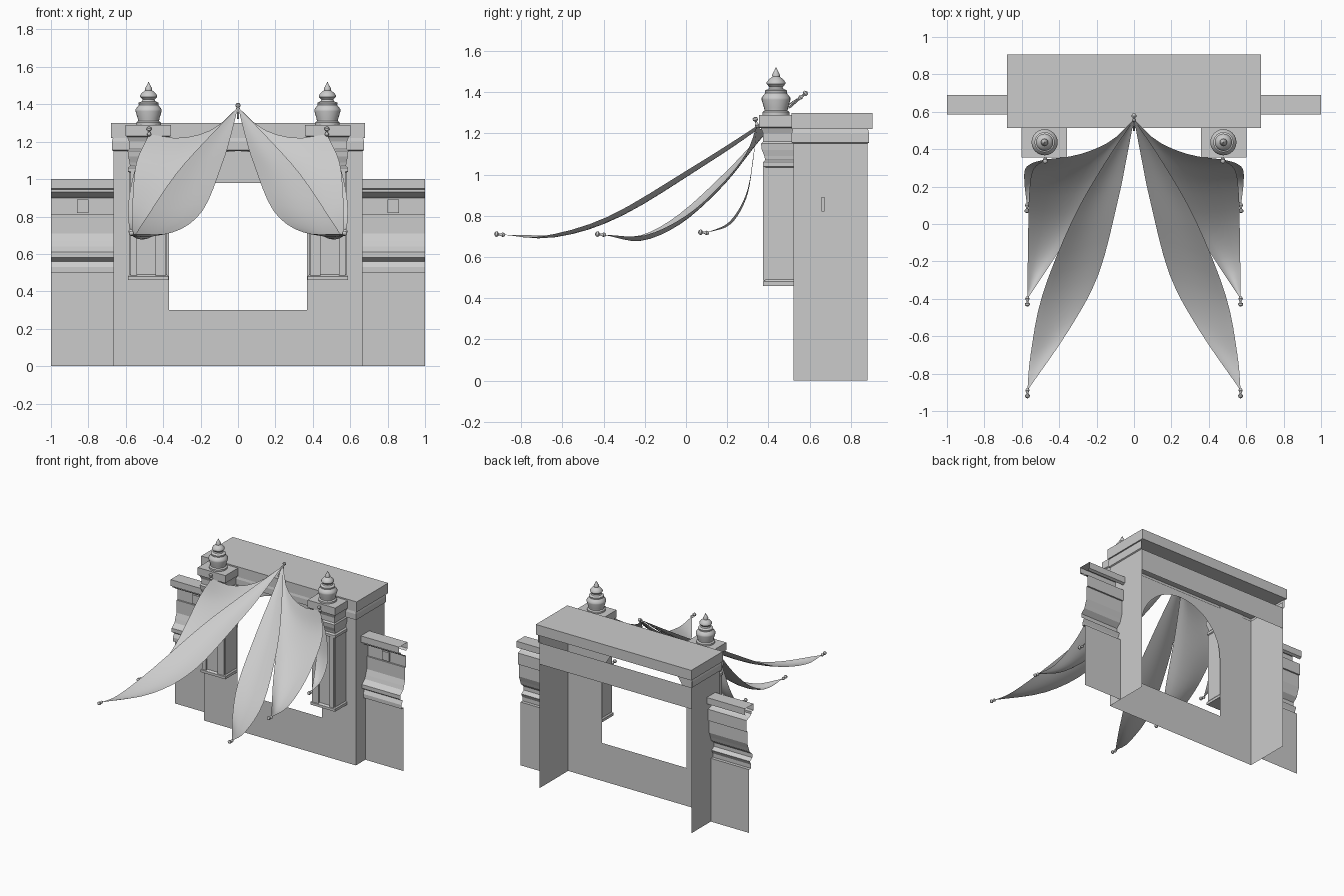
import bpy, bmesh, math
from mathutils import Vector

if "Cube" in bpy.data.objects:
    bpy.data.objects.remove(bpy.data.objects["Cube"])


def obj(name, verts, faces, smooth=False, recalc=True):
    me = bpy.data.meshes.new(name)
    me.from_pydata([tuple(v) for v in verts], [], faces)
    bm = bmesh.new()
    bm.from_mesh(me)
    bmesh.ops.remove_doubles(bm, verts=bm.verts, dist=1e-5)
    if recalc:
        bmesh.ops.recalc_face_normals(bm, faces=bm.faces)
    bm.to_mesh(me)
    bm.free()
    o = bpy.data.objects.new(name, me)
    bpy.context.collection.objects.link(o)
    if smooth:
        bpy.ops.object.select_all(action='DESELECT')
        o.select_set(True)
        bpy.context.view_layer.objects.active = o
        bpy.ops.object.shade_smooth_by_angle(angle=math.radians(40))
    return o


def loft(name, rows, closed=False, caps=False, smooth=False):
    """Skin a list of equally long point rows."""
    n = len(rows[0])
    verts = [p for r in rows for p in r]
    faces = []
    for i in range(len(rows) - 1):
        for j in range(n if closed else n - 1):
            k = (j + 1) % n
            faces.append((i * n + j, i * n + k, (i + 1) * n + k, (i + 1) * n + j))
    if caps:
        faces.append(tuple(range(n))[::-1])
        faces.append(tuple(range(len(verts) - n, len(verts))))
    return obj(name, verts, faces, smooth)


def rect(x0, x1, y0, y1, z):
    return [(x0, y0, z), (x1, y0, z), (x1, y1, z), (x0, y1, z)]


def box(name, x0, x1, y0, y1, z0, z1):
    return loft(name, [rect(x0, x1, y0, y1, z0), rect(x0, x1, y0, y1, z1)], True, True)


def lathe(name, prof, base, axis=(0, 0, 1), seg=24):
    q = Vector((0, 0, 1)).rotation_difference(Vector(axis).normalized())
    rows = []
    for r, h in prof:
        rows.append([Vector(base) + q @ Vector((r * math.cos(a), r * math.sin(a), h))
                     for a in (2 * math.pi * i / seg for i in range(seg))])
    return loft(name, rows, True, True, True)


def spline(pts, t):
    """Smooth curve through the points, t from 0 to 1."""
    p = [Vector(v) for v in pts]
    p = [2 * p[0] - p[1]] + p + [2 * p[-1] - p[-2]]
    u = t * (len(pts) - 1)
    i = min(int(u), len(pts) - 2)
    u -= i
    a, b, c, d = p[i:i + 4]
    return 0.5 * (2 * b + (c - a) * u + (2 * a - 5 * b + 4 * c - d) * u * u
                  + (3 * b - a - 3 * c + d) * u ** 3)


# Front wall: a sheet with an arched opening
W, FY, BY, TOP = 0.665, 0.522, 0.88, 1.2
R, SPRING, SILL = 0.37, 0.78, 0.30
v, f = [], []


def quad(*p):
    f.append(tuple(range(len(v), len(v) + 4)))
    v.extend((x, FY, z) for x, z in p)


quad((-R, 0), (R, 0), (R, SILL), (-R, SILL))
for s in (-1, 1):
    for z0, z1 in ((0, SILL), (SILL, SPRING), (SPRING, TOP)):
        quad((s * R, z0), (s * W, z0), (s * W, z1), (s * R, z1))
arc = [(-R * math.cos(math.pi * i / 24), SPRING + R * math.sin(math.pi * i / 24)) for i in range(25)]
for a, b in zip(arc, arc[1:]):
    quad(a, b, (b[0], TOP), (a[0], TOP))
obj("front_arch_wall", v, f)

# Rear lintel, open-backed cornice and top slab
obj("rear_lintel", [(-W, BY, .98), (W, BY, .98), (W, BY, 1.15), (-W, BY, 1.15)], [(0, 1, 2, 3)])
loft("cornice", [[(-W - o, BY + o, z), (-W - o, FY - o, z), (W + o, FY - o, z), (W + o, BY + o, z)]
                 for o, z in ((0, 1.15), (.009, 1.155), (.009, 1.2), (.004, 1.22))])
box("top_slab", -.68, .68, .512, .905, 1.22, 1.3)

# Side-wing moulding profile (y, z)
wing = [(.64, 0), (.64, .5), (.615, .5), (.615, .53), (.63, .56), (.60, .58), (.60, .61),
        (.635, .64), (.645, .67), (.66, .71), (.66, .81), (.672, .81), (.672, .9), (.64, .91),
        (.61, .93), (.61, .945), (.585, .95), (.585, 1.0), (.69, 1.0), (.69, .95), (.67, .94)]
# Pillar steps (half width, front y, z)
steps = [(.108, .373, .46), (.108, .373, .48), (.1, .387, .49), (.1, .387, 1.035),
         (.108, .375, 1.04), (.108, .375, 1.06), (.098, .385, 1.07), (.1, .38, 1.09),
         (.107, .368, 1.12), (.11, .364, 1.15), (.103, .374, 1.16), (.103, .374, 1.2),
         (.112, .364, 1.225), (.121, .355, 1.23), (.121, .355, 1.29)]
# Finial outline (radius, height)
urn = [(.066, 0), (.066, .015), (.056, .022), (.058, .035), (.07, .075), (.07, .085), (.06, .098),
       (.052, .108), (.054, .12), (.036, .128), (.032, .137), (.046, .152), (.046, .16),
       (.034, .175), (.018, .187), (.019, .197), (.008, .217), (.001, .232)]
knot = [(.006, -.012), (.012, 0), (.006, .01), (.005, .018), (.014, .026), (.012, .036), (.002, .042)]

# Sail edges on the right side: apex, pillar hook and three tips
A, P = (0, .56, 1.385), (.475, .345, 1.24)
T1, T2, T3 = (.57, -.89, .708), (.57, -.4, .708), (.572, .1, .717)
sails = {
    "long_sail": (
        [A, (.04, .35, 1.225), (.085, .13, 1.08), (.19, -.27, .83), (.35, -.57, .715), T1],
        [A, (.16, .32, 1.22), (.33, .02, 1.03), (.49, -.38, .795), (.553, -.7, .7), T1], [A, A]),
    "middle_sail": (
        [A, (.11, .38, 1.21), (.21, .2, 1.02), (.33, -.03, .81), (.45, -.22, .705), T2],
        [P, (.54, .29, 1.1), (.56, .17, .95), (.565, 0, .8), (.568, -.2, .705), T2],
        [A, (.13, .44, 1.27), (.3, .37, 1.22), P]),
    "short_sail": (
        [P, (.475, .325, 1.08), (.48, .295, .91), (.51, .22, .775), T3],
        [P, (.545, .325, 1.07), (.583, .29, .9), (.585, .21, .77), T3], [P, P]),
}

for s in (-1, 1):
    side = "right" if s > 0 else "left"
    # Side wall and wing
    obj(side + "_side_wall", [(s * W, FY, 0), (s * W, BY, 0), (s * W, BY, TOP), (s * W, FY, TOP)],
        [(0, 1, 2, 3)])
    loft(side + "_wing", [[(s * x, y, z) for y, z in wing] for x in (W, 1.0)])
    box(side + "_wing_block", s * .80, s * .86, .657, .672, .82, .89)

    # Pillar, panel frame and finial
    loft(side + "_pillar", [rect(s * .48 - h, s * .48 + h, y, FY, z) for h, y, z in steps], True, True)
    for k, (a, b) in enumerate(((.385, .44), (.54, .575))):
        box(f"{side}_pillar_strip_{k}", s * a, s * b, .374, .39, .485, 1.04)
    lathe(side + "_finial", urn, (s * .478, .437, 1.288))

    # Sails: blend of the two side edges with a sagging head edge
    for name, (inner, outer, head) in sails.items():
        rows = []
        for i in range(21):
            t = i / 20
            row = []
            for j in range(9):
                w = j / 8
                p = spline(inner, t).lerp(spline(outer, t), w)
                p += (1 - t) * (spline(head, w) - Vector(head[0]).lerp(Vector(head[-1]), w))
                p.z -= .02 * math.sin(math.pi * w) * math.sin(math.pi * t)
                row.append((s * p.x, p.y, p.z))
            rows.append(row)
        loft(f"{side}_{name}", rows, smooth=True)
        # Knot at the tip
        e = Vector(inner[-1])
        lathe(f"{side}_{name}_knot", knot, (s * e.x, e.y, e.z), (0, -1, .1), 10)
    lathe(side + "_hook_knot", knot, (s * P[0], P[1], P[2]), (0, -.3, 1), 10)

# Apex pole with knot
d = Vector((0, .08, .07))
lathe("apex_pole", [(.006, 0), (.006, .1)], (0, .5, 1.325), d, 8)
lathe("apex_knot", knot, (0, .557, 1.375), d, 10)
